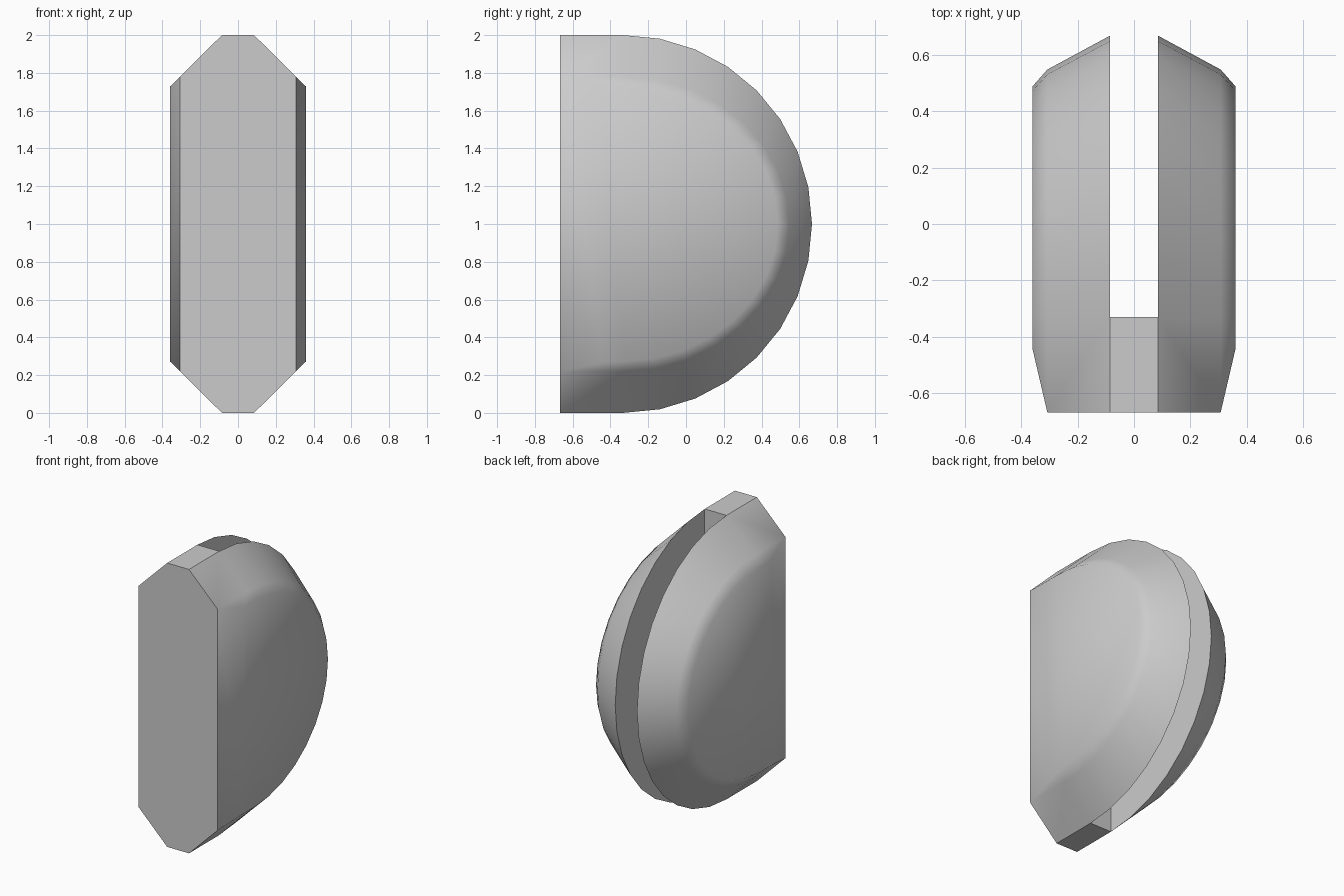
import bpy, bmesh
from math import sin, cos, pi

if "Cube" in bpy.data.objects:
    bpy.data.objects.remove(bpy.data.objects["Cube"])

SEGMENTS = 16
ARC_Y = -0.333          # centre of the rounded back


def ring(bm, x, front, depth, height):
    """D-shaped loop: straight front, half-ellipse back."""
    pts = [(front, 1 - height)]
    for i in range(SEGMENTS + 1):
        a = -pi / 2 + pi * i / SEGMENTS
        pts.append((ARC_Y + depth * cos(a), 1 + height * sin(a)))
    pts.append((front, 1 + height))
    return [bm.verts.new((x, y, z)) for y, z in pts]


def finish(bm, name):
    bmesh.ops.recalc_face_normals(bm, faces=bm.faces)
    mesh = bpy.data.meshes.new(name)
    bm.to_mesh(mesh)
    bm.free()
    ob = bpy.data.objects.new(name, mesh)
    bpy.context.collection.objects.link(ob)
    return ob


# Rounded side shells, one lofted from rim to outer face and mirrored
bm = bmesh.new()
rings = [ring(bm, 0.085, -0.667, 1.0, 1.0),
         ring(bm, 0.307, -0.667, 0.88, 0.78),
         ring(bm, 0.36, -0.44, 0.82, 0.728)]
for a, b in zip(rings, rings[1:]):
    for i in range(len(a)):
        j = (i + 1) % len(a)
        bm.faces.new((a[i], a[j], b[j], b[i]))
bm.faces.new(rings[0])
bm.faces.new(rings[-1])
shell = finish(bm, "side_shells")
bpy.context.view_layer.objects.active = shell
shell.select_set(True)
bpy.ops.object.shade_smooth_by_angle(angle=0.95)
mirror = shell.modifiers.new("mirror", 'MIRROR')
mirror.use_mirror_merge = False

# Flat block joining the shells at the front
bm = bmesh.new()
bmesh.ops.create_cube(bm, size=1)
bmesh.ops.scale(bm, vec=(0.17, 0.337, 2), verts=bm.verts)
bmesh.ops.translate(bm, vec=(0, -0.4985, 1), verts=bm.verts)
finish(bm, "centre_block")
